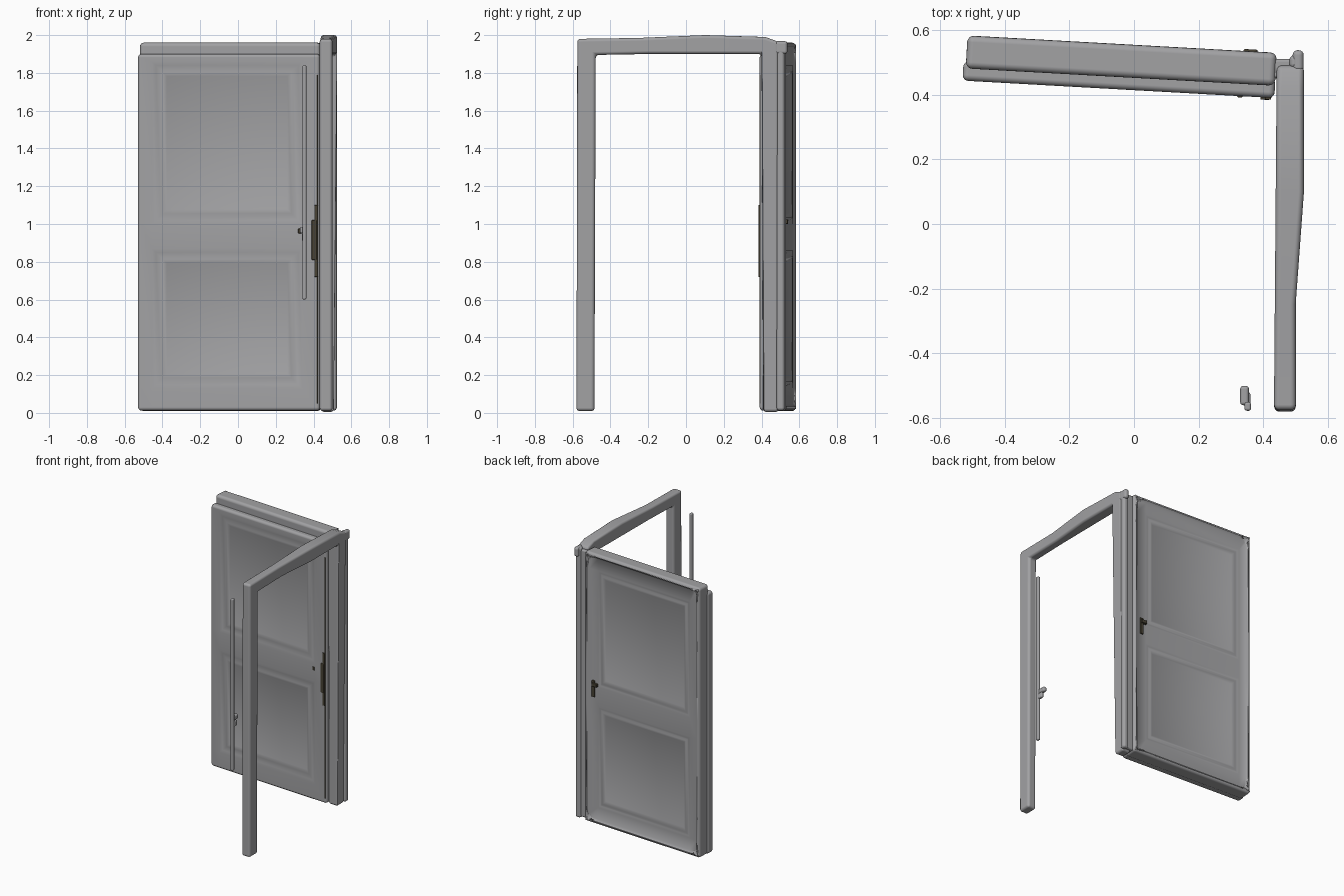
import bpy, bmesh, math
from mathutils import Matrix, Vector

if "Cube" in bpy.data.objects:
    bpy.data.objects.remove(bpy.data.objects["Cube"])


def material(name, rgb):
    m = bpy.data.materials.new(name)
    m.diffuse_color = (*rgb, 1)
    m.use_nodes = True
    m.node_tree.nodes["Principled BSDF"].inputs["Base Color"].default_value = m.diffuse_color
    return m


GREY = material("painted_grey", (0.36, 0.36, 0.37))
DARK = material("dark_bronze", (0.065, 0.055, 0.035))
# Door leaf space: x along the leaf, y through it, slightly turned
LEAF = Matrix.Translation((-0.53, 0.443, 0)) @ Matrix.Rotation(math.radians(-3.2), 4, 'Z')


def finish(name, bm, mat, bevel, space=Matrix()):
    me = bpy.data.meshes.new(name)
    bmesh.ops.recalc_face_normals(bm, faces=bm.faces[:])
    bm.transform(space)
    for f in bm.faces:
        f.smooth = True
    bm.to_mesh(me)
    bm.free()
    me.materials.append(mat)
    ob = bpy.data.objects.new(name, me)
    bpy.context.collection.objects.link(ob)
    mod = ob.modifiers.new("rounding", 'BEVEL')
    mod.width = bevel
    mod.segments = 4
    mod.limit_method = 'ANGLE'
    mod.angle_limit = math.radians(50)
    mod.harden_normals = True
    return ob


def box_mesh(lo, hi):
    bm = bmesh.new()
    bmesh.ops.create_cube(bm, size=1)
    for v in bm.verts:
        v.co = Vector(lo[i] + (v.co[i] + 0.5) * (hi[i] - lo[i]) for i in range(3))
    return bm


def box(name, lo, hi, mat=GREY, bevel=0.01, space=Matrix()):
    return finish(name, box_mesh(lo, hi), mat, bevel, space)


def panelled_slab(name, lo, hi, us, zs, side, bevel, rim, steps):
    """Slab with a raised rim and two moulded panels on the face pointing to side."""
    bm = box_mesh(lo, hi)
    bm.normal_update()
    face = [f for f in bm.faces if f.normal.y * side > 0.9]
    for width, depth in rim:
        bmesh.ops.inset_individual(bm, faces=face, thickness=width, depth=depth)
    cuts = [((u, 0, 0), (1, 0, 0)) for u in us] + [((0, 0, z), (0, 0, 1)) for z in zs]
    for co, no in cuts:
        bmesh.ops.bisect_plane(bm, geom=bm.verts[:] + bm.edges[:] + bm.faces[:],
                               plane_co=co, plane_no=no)
    bm.normal_update()
    panels = []
    for f in bm.faces:
        c = f.calc_center_median()
        inside = zs[0] < c.z < zs[1] or zs[2] < c.z < zs[3]
        if f.normal.y * side > 0.9 and us[0] < c.x < us[1] and inside:
            panels.append(f)
    for width, depth in steps:
        bmesh.ops.inset_individual(bm, faces=panels, thickness=width, depth=depth)
    finish(name, bm, GREY, bevel, LEAF)


# Door leaf: front layer, and the thicker, taller back layer
panelled_slab("door_front", (0, 0, 0.012), (0.965, 0.06, 1.9),
              (0.075, 0.87), (0.13, 0.87, 1.0, 1.86), -1, 0.018, [],
              ((0.03, -0.006), (0.035, -0.002), (0.015, 0.003), (0.03, -0.010)))
panelled_slab("door_back", (0.008, 0.038, 0.01), (0.965, 0.14, 1.96),
              (0.095, 0.86), (0.13, 0.86, 1.0, 1.84), 1, 0.02,
              ((0.03, 0), (0.02, -0.012)),
              ((0.02, -0.004), (0.015, 0), (0.015, 0.004), (0.03, -0.010)))

# Door frame: U outline in the y-z plane, top rail fuller on the outer side
outline = [(-0.58, 0.01), (-0.485, 0.01), (-0.478, 1.895), (-0.2, 1.9), (0.1, 1.9),
           (0.40, 1.9), (0.41, 0.005), (0.49, 0.005), (0.49, 1.965), (0.42, 1.99),
           (0.1, 2.0), (-0.25, 1.985), (-0.575, 1.98)]


def outer_x(y, z):
    if z > 1.85 and y > -0.05:
        return 0.525
    return 0.507 if y > 0.3 else 0.5


bm = bmesh.new()
left = [bm.verts.new((0.437 + 0.008 * y, y, z)) for y, z in outline]
right = [bm.verts.new((outer_x(y, z), y, z)) for y, z in outline]
# side faces as strips: front post, three rail bays, back post
strips = [(0, 1, 2, 12), (2, 3, 11, 12), (3, 4, 10, 11), (4, 5, 9, 10), (5, 6, 7, 8, 9)]
for s in strips:
    for loop in (left, right):
        order = s if loop is right else s[::-1]
        bm.faces.new([loop[i] for i in order])
for i in range(len(outline)):
    j = (i + 1) % len(outline)
    bm.faces.new((left[i], left[j], right[j], right[i]))
finish("door_frame", bm, GREY, 0.024)

# Jamb between frame and leaf, with the outer rib beside it
box("jamb", (0.425, 0.45, 0.02), (0.49, 0.51, 1.95))
box("outer_rib", (0.48, 0.48, 0.012), (0.523, 0.522, 1.965), bevel=0.016)
box("rib_knob", (0.49, 0.47, 1.90), (0.524, 0.537, 1.968), bevel=0.015)

# Loose edge strip beside the open post, with a small catch
box("edge_strip", (0.341, -0.577, 0.6), (0.362, -0.55, 1.84), bevel=0.008)
box("strip_catch", (0.328, -0.56, 0.95), (0.355, -0.50, 0.985), bevel=0.01)
box("strip_catch_lower", (0.338, -0.56, 0.91), (0.36, -0.52, 0.95), bevel=0.008)

# Dark fittings: front plate, keyhole, seal line and back handle
box("front_plate", (0.922, -0.007, 0.81), (0.95, 0.01, 1.02), DARK, 0.003, LEAF)
box("front_plate_tail", (0.936, -0.006, 0.72), (0.955, 0.01, 1.1), DARK, 0.003, LEAF)
box("keyhole", (0.85, -0.004, 0.95), (0.866, 0.01, 0.975), DARK, 0.003, LEAF)
box("seal_line", (0.951, -0.001, 0.05), (0.956, 0.01, 1.79), DARK, 0.001, LEAF)
box("back_plate", (0.885, 0.12, 0.92), (0.91, 0.136, 1.04), DARK, 0.004, LEAF)
box("back_lever", (0.862, 0.126, 1.0), (0.905, 0.146, 1.025), DARK, 0.004, LEAF)
